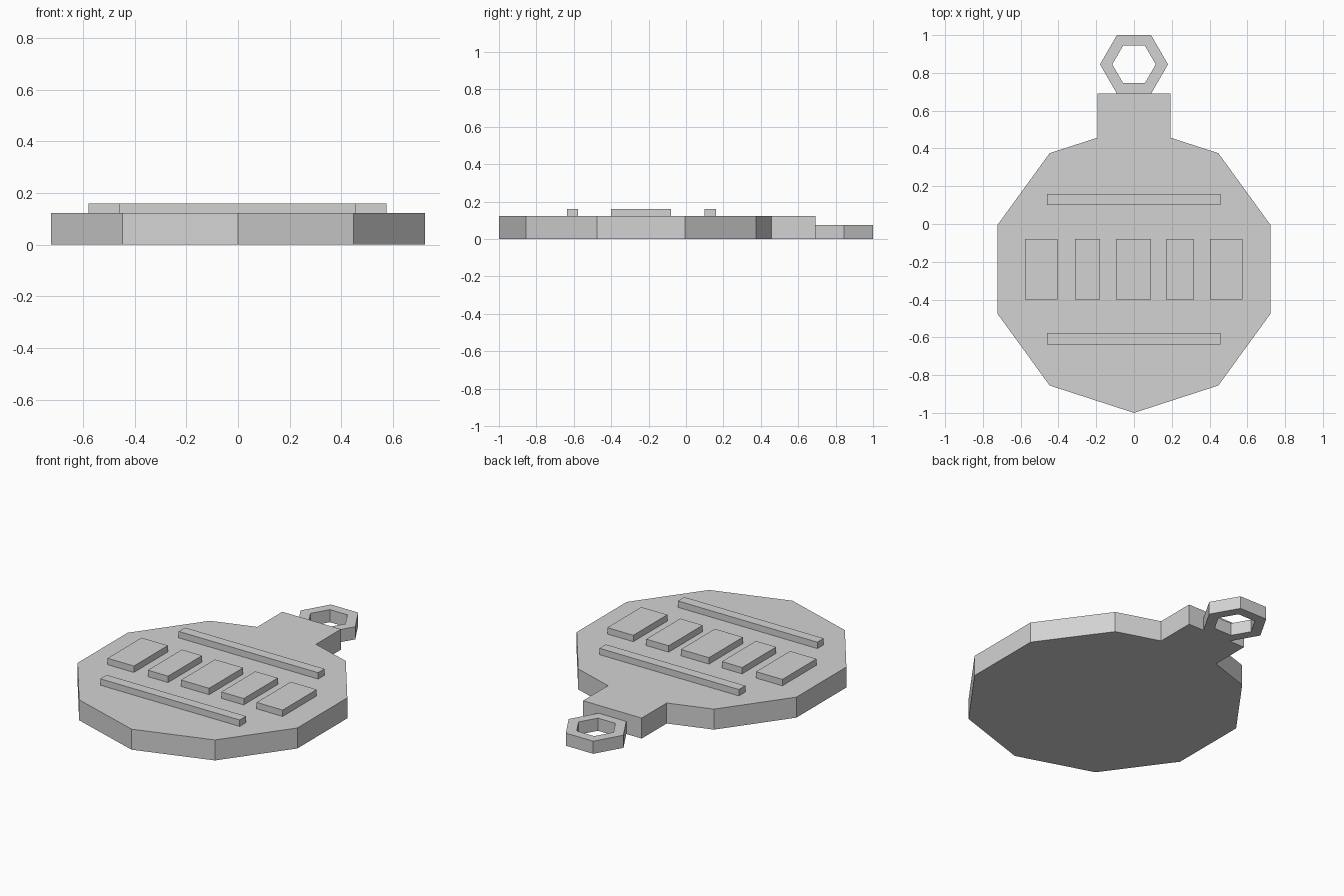
import bpy, bmesh
from math import cos, sin, pi

cube = bpy.data.objects.get("Cube")
if cube:
    bpy.data.objects.remove(cube, do_unlink=True)

grey = bpy.data.materials.new("light grey")
grey.use_nodes = True
colour = (0.65, 0.65, 0.65, 1)
grey.diffuse_color = colour
for node in grey.node_tree.nodes:
    if node.type == 'BSDF_PRINCIPLED':
        node.inputs["Base Color"].default_value = colour

BODY_TOP = 0.122
RELIEF_TOP = 0.16
CENTRE_Y = -0.24


def finish(name, bm):
    bmesh.ops.recalc_face_normals(bm, faces=bm.faces)
    mesh = bpy.data.meshes.new(name)
    bm.to_mesh(mesh)
    bm.free()
    mesh.materials.append(grey)
    obj = bpy.data.objects.new(name, mesh)
    bpy.context.collection.objects.link(obj)


def extrude_up(bm, faces, height):
    result = bmesh.ops.extrude_face_region(bm, geom=faces, use_keep_orig=True)
    verts = [g for g in result["geom"] if isinstance(g, bmesh.types.BMVert)]
    bmesh.ops.translate(bm, verts=verts, vec=(0, 0, height))


def slab(name, outline, z0, z1):
    bm = bmesh.new()
    face = bm.faces.new([bm.verts.new((x, y, z0)) for x, y in outline])
    extrude_up(bm, [face], z1 - z0)
    finish(name, bm)


def block(name, x0, x1, y0, y1):
    slab(name, [(x0, y0), (x1, y0), (x1, y1), (x0, y1)], BODY_TOP, RELIEF_TOP)


def polygon(radius, sides, centre_y, start):
    angles = [start + 2 * pi * i / sides for i in range(sides)]
    return [(radius * cos(a), centre_y + radius * sin(a)) for a in angles]


# Ten-sided body whose rear corner is replaced by a square neck
decagon = polygon(0.76, 10, CENTRE_Y, pi / 2)
neck = [(0.193, 0.457), (0.193, 0.692), (-0.193, 0.692), (-0.193, 0.457)]
slab("body", neck + decagon[1:], 0, BODY_TOP)

# Hexagonal hanging ring
bm = bmesh.new()
outer, inner = [[bm.verts.new((x, y, 0)) for x, y in polygon(r, 6, 0.845, 0)]
                for r in (0.18, 0.115)]
faces = [bm.faces.new((outer[i - 1], outer[i], inner[i], inner[i - 1]))
         for i in range(6)]
extrude_up(bm, faces, 0.075)
bmesh.ops.dissolve_limit(bm, angle_limit=0.01, verts=bm.verts, edges=bm.edges)
finish("hanging_ring", bm)

# Two raised bars
block("rear_bar", -0.46, 0.457, 0.1, 0.16)
block("front_bar", -0.46, 0.457, -0.637, -0.577)

# Row of five raised blocks
spans = [(-0.578, -0.405), (-0.313, -0.18), (-0.095, 0.09),
         (0.17, 0.318), (0.403, 0.574)]
for i, (x0, x1) in enumerate(spans):
    block(f"raised_block_{i + 1}", x0, x1, -0.4, -0.08)
